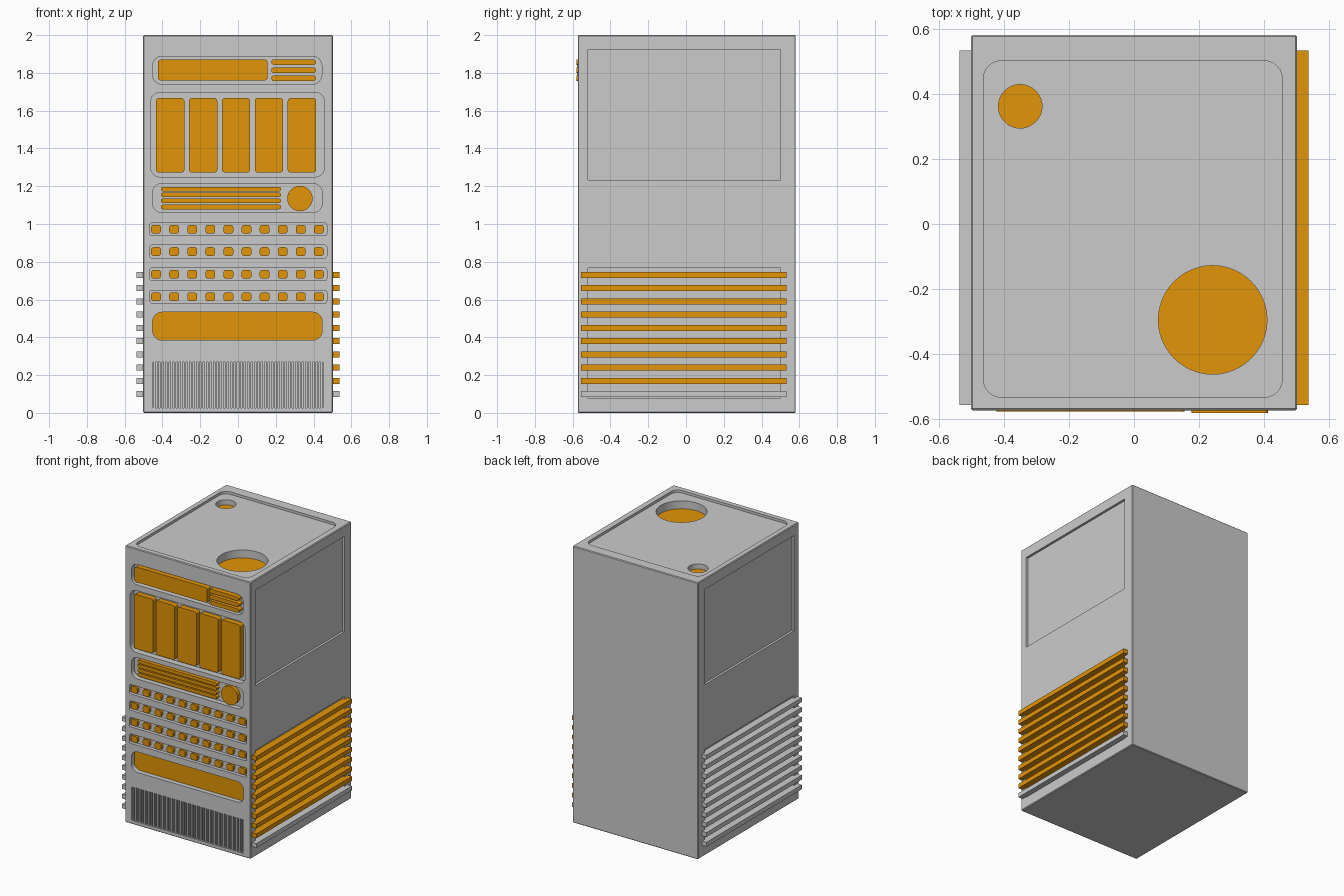
import bpy, bmesh, math

if "Cube" in bpy.data.objects:
    bpy.data.objects.remove(bpy.data.objects["Cube"])

orange = bpy.data.materials.new("orange")
orange.diffuse_color = (0.77, 0.3, 0.002, 1)
orange.use_nodes = True
orange.node_tree.nodes["Principled BSDF"].inputs["Base Color"].default_value = orange.diffuse_color
FRONT, BACK, HALF = -0.573, 0.581, 0.502
SMOOTH = math.radians(28)


def rounded(u0, u1, v0, v1, r=0.0, n=6):
    """Rounded rectangle outline."""
    if r <= 0:
        return [(u0, v0), (u1, v0), (u1, v1), (u0, v1)]
    r = min(r, (u1 - u0) * 0.499, (v1 - v0) * 0.499)
    pts = []
    for k, (cu, cv) in enumerate([(u1 - r, v1 - r), (u0 + r, v1 - r), (u0 + r, v0 + r), (u1 - r, v0 + r)]):
        for i in range(n + 1):
            a = (k + i / n) * math.pi / 2
            pts.append((cu + r * math.cos(a), cv + r * math.sin(a)))
    return pts


def circle(cu, cv, r, n=48):
    return [(cu + r * math.cos(2 * math.pi * i / n), cv + r * math.sin(2 * math.pi * i / n)) for i in range(n)]


def shade(me):
    """Smooth curved walls, keep corners sharp."""
    me.shade_smooth()
    me.set_sharp_from_angle(angle=SMOOTH)


def make(name, axis, items, mat=None, bevel=0.0):
    """One object from prisms: items are (outline, low, high) or (outline, low, high, axis)."""
    bm = bmesh.new()
    for pts, lo, hi, *ax in items:
        a = ax[0] if ax else axis
        put = {'x': lambda u, v, d: (d, u, v), 'y': lambda u, v, d: (u, d, v), 'z': lambda u, v, d: (u, v, d)}[a]
        low = [bm.verts.new(put(u, v, lo)) for u, v in pts]
        high = [bm.verts.new(put(u, v, hi)) for u, v in pts]
        bm.faces.new(low)
        bm.faces.new(high)
        for i in range(len(pts)):
            j = (i + 1) % len(pts)
            bm.faces.new((low[i], low[j], high[j], high[i]))
    bmesh.ops.recalc_face_normals(bm, faces=bm.faces)
    if bevel:
        bmesh.ops.bevel(bm, geom=bm.edges[:], offset=bevel, segments=1, affect='EDGES')
    me = bpy.data.meshes.new(name)
    bm.to_mesh(me)
    bm.free()
    shade(me)
    if mat:
        me.materials.append(mat)
    ob = bpy.data.objects.new(name, me)
    bpy.context.collection.objects.link(ob)
    return ob


def carve(target, cutter):
    m = target.modifiers.new("carve", 'BOOLEAN')
    m.operation, m.solver, m.object = 'DIFFERENCE', 'EXACT', cutter
    cutter.hide_render = True
    bpy.context.view_layer.objects.active = target
    bpy.ops.object.modifier_apply(modifier=m.name)
    bpy.data.objects.remove(cutter)
    shade(target.data)


# Cabinet body
body = make("cabinet_body", 'z', [(rounded(-HALF, HALF, FRONT, BACK), 0, 2)], bevel=0.005)

# Recesses in front, sides and top
rows = [0.972, 0.854, 0.734, 0.615]
cuts = [(rounded(-0.452, 0.444, 1.74, 1.888, 0.05), -0.7, -0.538),
        (rounded(-0.462, 0.458, 1.249, 1.697, 0.05), -0.7, -0.528),
        (rounded(-0.452, 0.446, 1.06, 1.215, 0.05), -0.7, -0.538),
        (rounded(-0.452, 0.446, 0.385, 0.533, 0.05), -0.7, -0.533),
        (rounded(-0.452, 0.452, 0.027, 0.27, 0.008), -0.7, -0.543)]
cuts += [(rounded(-0.467, 0.47, z - 0.034, z + 0.034, 0.012), -0.7, -0.548) for z in rows]
for s in (-1, 1):
    lo, hi = sorted((s * 0.485, s * 0.7))
    cuts.append((rounded(-0.518, 0.501, 1.234, 1.923), lo, hi, 'x'))
    cuts.append((rounded(-0.518, 0.501, 0.08, 0.767), lo, hi, 'x'))
cuts.append((rounded(-0.463, 0.456, -0.533, 0.502, 0.055), 1.982, 2.2, 'z'))
carve(body, make("recess_cutter", 'y', cuts))

# Round ports in the top, with coloured floors
ports = [(-0.35, 0.362, 0.067, 1.945), (0.242, -0.295, 0.167, 1.925)]
carve(body, make("port_cutter", 'z', [(circle(x, y, r), z - 0.005, 2.3) for x, y, r, z in ports]))
make("top_port_floors", 'z', [(circle(x, y, r + 0.002), z - 0.01, z) for x, y, r, z in ports], orange)

# Upper display and its bars
make("upper_display", 'y', [(rounded(-0.423, 0.156, 1.76, 1.87, 0.015), -0.576, -0.53)], orange)
make("upper_bars", 'y', [(rounded(0.177, 0.412, z - 0.014, z + 0.014, 0.012), -0.581, -0.53)
                         for z in (1.857, 1.814, 1.772)], orange)

# Five tall drive panels
make("drive_panels", 'y', [(rounded(x - 0.075, x + 0.075, 1.273, 1.666, 0.015), -0.567, -0.52)
                           for x in [-0.359 + 0.1743 * i for i in range(5)]], orange)

# Middle bars and dial
make("middle_bars", 'y', [(rounded(-0.407, 0.227, z - 0.012, z + 0.012, 0.01), -0.567, -0.53)
                          for z in (1.185, 1.154, 1.122, 1.09)], orange)
make("dial", 'y', [(circle(0.328, 1.135, 0.067), -0.567, -0.53)], orange)

# Four rows of buttons
make("buttons", 'y', [(rounded(x - 0.026, x + 0.026, z - 0.023, z + 0.023, 0.014, 4), -0.568, -0.54)
                      for z in rows for x in [-0.434 + 0.0958 * i for i in range(10)]], orange)

# Lower tray plate
make("lower_tray", 'y', [(rounded(-0.453, 0.447, 0.384, 0.534, 0.05), -0.539, -0.525)], orange)

# Vertical grille slats
pitch = 0.904 / 50
make("grille_slats", 'y', [(rounded(x - 0.005, x + 0.005, 0.026, 0.271), -0.568, -0.535)
                           for x in [-0.452 + pitch * (i + 0.5) for i in range(50)]])

# Horizontal side fins; the lowest right one and all left ones are grey
for s, side in ((1, "right"), (-1, "left")):
    lo, hi = sorted((s * 0.48, s * 0.537))
    fins = [(rounded(-0.556, 0.533, z - 0.016, z + 0.016), lo, hi) for z in [0.1 + 0.07 * i for i in range(10)]]
    make(side + "_lowest_fin", 'x', fins[:1])
    make(side + "_fins", 'x', fins[1:], orange if s > 0 else None)
